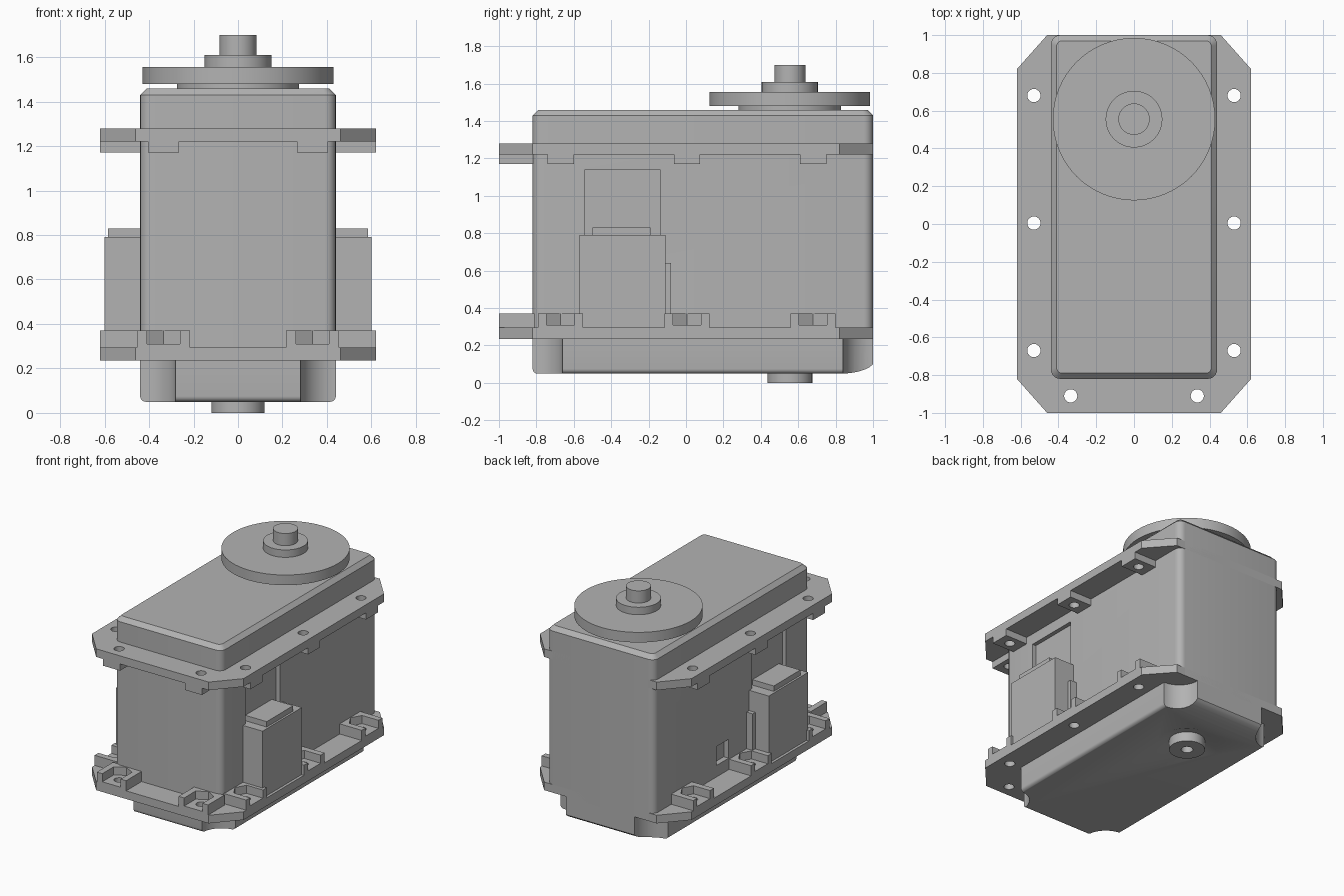
import bpy, bmesh, math
from mathutils import Vector

if "Cube" in bpy.data.objects:
    bpy.data.objects.remove(bpy.data.objects["Cube"], do_unlink=True)

grey = bpy.data.materials.new("plain grey")
grey.use_nodes = True
COLOUR = (0.45, 0.45, 0.45, 1)
grey.diffuse_color = COLOUR
grey.node_tree.nodes["Principled BSDF"].inputs["Base Color"].default_value = COLOUR


def loft(name, layers):
    """Closed solid through stacked outlines given as (z, points)."""
    bm = bmesh.new()
    rings = [[bm.verts.new((x, y, z)) for x, y in pts] for z, pts in layers]
    n = len(rings[0])
    bm.faces.new(rings[0][::-1])
    bm.faces.new(rings[-1])
    for a, b in zip(rings, rings[1:]):
        for i in range(n):
            j = (i + 1) % n
            bm.faces.new((a[i], a[j], b[j], b[i]))
    bmesh.ops.recalc_face_normals(bm, faces=bm.faces)
    mesh = bpy.data.meshes.new(name)
    bm.to_mesh(mesh)
    bm.free()
    mesh.materials.append(grey)
    ob = bpy.data.objects.new(name, mesh)
    bpy.context.collection.objects.link(ob)
    return ob


def circle(cx, cy, r, n=64):
    return [(cx + r * math.cos(math.tau * i / n), cy + r * math.sin(math.tau * i / n))
            for i in range(n)]


def rounded(x, y0, y1, r, n=6):
    """Rectangle outline with rounded corners."""
    pts = []
    for k, (sx, cy) in enumerate([(1, y1 - r), (-1, y1 - r), (-1, y0 + r), (1, y0 + r)]):
        for i in range(n + 1):
            a = (k + i / n) * math.pi / 2
            pts.append((sx * (x - r) + r * math.cos(a), cy + r * math.sin(a)))
    return pts


def box(name, x0, x1, y0, y1, z0, z1):
    pts = [(x0, y0), (x1, y0), (x1, y1), (x0, y1)]
    return loft(name, [(z0, pts), (z1, pts)])


def cylinder(name, cx, cy, r, z0, z1, n=64):
    pts = circle(cx, cy, r, n)
    return loft(name, [(z0, pts), (z1, pts)])


def smooth(ob):
    bpy.ops.object.select_all(action="DESELECT")
    ob.select_set(True)
    bpy.context.view_layer.objects.active = ob
    bpy.ops.object.shade_smooth_by_angle(angle=math.radians(35))


def cut(ob, *cutters):
    """Subtract each cutter, then remove it."""
    bpy.context.view_layer.objects.active = ob
    for c in cutters:
        m = ob.modifiers.new("cut", "BOOLEAN")
        m.operation, m.solver, m.object = "DIFFERENCE", "EXACT", c
        bpy.ops.object.modifier_apply(modifier=m.name)
        bpy.data.objects.remove(c, do_unlink=True)


W, FRONT, BACK, AXIS = 0.44, -0.82, 1.0, 0.555

# Main case, with a socket recess on both sides and a small window on one
case = loft("case", [(z, rounded(W, FRONT, BACK, 0.05)) for z in (0.235, 1.25)])
for s in (1, -1):
    x0, x1 = sorted((s * 0.41, s * 0.6))
    cut(case, box("recess_cutter", x0, x1, -0.54, -0.14, 0.7, 1.14))
cut(case, box("window_cutter", -0.6, -0.40, 0.13, 0.27, 0.38, 0.52))
smooth(case)

# Lid with chamfered top
lid = loft("lid", [(1.25, rounded(W, FRONT, BACK, 0.05)),
                   (1.43, rounded(W, FRONT, BACK, 0.05)),
                   (1.46, rounded(W - 0.03, FRONT + 0.03, BACK - 0.03, 0.03))])
smooth(lid)

# Bottom cover: soft lower edge, scooped corners, curved back end
layers = []
for i in range(6):
    a = i / 5 * math.pi / 2
    d = 0.025 * (1 - math.sin(a))
    layers.append((0.075 - 0.025 * math.cos(a),
                   rounded(W - d, FRONT + d, BACK - d, 0.05 - d)))
layers.append((0.25, rounded(W, FRONT, BACK, 0.05)))
cover = loft("bottom_cover", layers)
for s in (1, -1):
    for y in (FRONT, BACK):
        cut(cover, cylinder("scoop_cutter", s * W, y, 0.16, 0, 0.236))
arc = [(0.83 + 0.18 * math.sin(t), 0.125 - 0.075 * math.cos(t))
       for t in (i * math.pi / 16 for i in range(9))]
wedge = loft("end_cutter", [(-0.6, arc + [(1.2, 0.125), (1.2, -0.1), (0.83, -0.1)]),
                            (0.6, arc + [(1.2, 0.125), (1.2, -0.1), (0.83, -0.1)])])
for v in wedge.data.vertices:
    v.co = Vector((v.co.z, v.co.x, v.co.y))
cut(cover, wedge)
cut(cover, loft("dish_cutter", [(0.03, circle(0, AXIS, 0.25)), (0.07, circle(0, AXIS, 0.15))]))
smooth(cover)

# Bottom pivot with a centre hole
pivot = cylinder("bottom_pivot", 0, AXIS, 0.12, 0, 0.12)
cut(pivot, cylinder("pivot_cutter", 0, AXIS, 0.04, -0.1, 0.09, 24))
smooth(pivot)

# Screw positions: point plus outward direction
screws = [(s * 0.53, y, s, 0) for s in (1, -1) for y in (-0.67, 0.005, 0.68)]
screws += [(s * 0.335, -0.91, 0, -1) for s in (1, -1)]


def drill(ob, x, y):
    cut(ob, cylinder("drill_cutter", x, y, 0.035, -0.5, 2, 24))


# Two mounting flanges with clipped corners
clipped = [(0.46, -1), (0.62, -0.82), (0.62, 0.82), (0.46, 1),
           (-0.46, 1), (-0.62, 0.82), (-0.62, -0.82), (-0.46, -1)]
for name, z0, z1 in (("lower_flange", 0.235, 0.295), ("upper_flange", 1.22, 1.28)):
    flange = loft(name, [(z0, clipped), (z1, clipped)])
    for x, y, dx, dy in screws:
        drill(flange, x, y)
    smooth(flange)


def oriented(name, pts, screw, z0, z1):
    """Prism from (across, outward) points placed at a screw."""
    x, y, dx, dy = screw
    world = [(x + o * dx - a * dy, y + o * dy + a * dx) for a, o in pts]
    return loft(name, [(z0, world), (z1, world)])


# Screw bosses: nut pockets below, plain pads above
for i, sc in enumerate(screws):
    out = 0.09
    block = [(-0.12, -0.1), (0.12, -0.1), (0.12, out), (-0.12, out)]
    pocket = [(-0.075, 0.2), (-0.075, -0.043), (0, -0.086), (0.075, -0.043), (0.075, 0.2)]
    boss = oriented(f"nut_boss_{i}", block, sc, 0.28, 0.37)
    cut(boss, oriented("pocket_cutter", pocket, sc, 0.31, 0.5))
    drill(boss, sc[0], sc[1])
    smooth(boss)
    pad_outline = [(-0.07, -0.1), (0.07, -0.1), (0.07, out), (-0.07, out)]
    pad = oriented(f"screw_pad_{i}", pad_outline, sc, 1.17, 1.23)
    drill(pad, sc[0], sc[1])
    smooth(pad)

# Cable plugs on both sides
for s, side in ((1, "left"), (-1, "right")):
    for part, depth, y0, y1, z0, z1 in (("plug", 0.60, -0.57, -0.11, 0.28, 0.79),
                                        ("plug_neck", 0.585, -0.50, -0.19, 0.78, 0.83),
                                        ("plug_rib", 0.49, -0.12, -0.08, 0.28, 0.64)):
        x0, x1 = sorted((s * 0.40, s * depth))
        box(f"{side}_{part}", x0, x1, y0, y1, z0, z1)

# Output collar, disc, hub and shaft
for name, r, z0, z1 in (("output_collar", 0.275, 1.45, 1.49), ("output_disc", 0.43, 1.48, 1.555),
                        ("output_hub", 0.15, 1.55, 1.61), ("output_shaft", 0.083, 1.60, 1.70)):
    smooth(cylinder(name, 0, AXIS, r, z0, z1))
